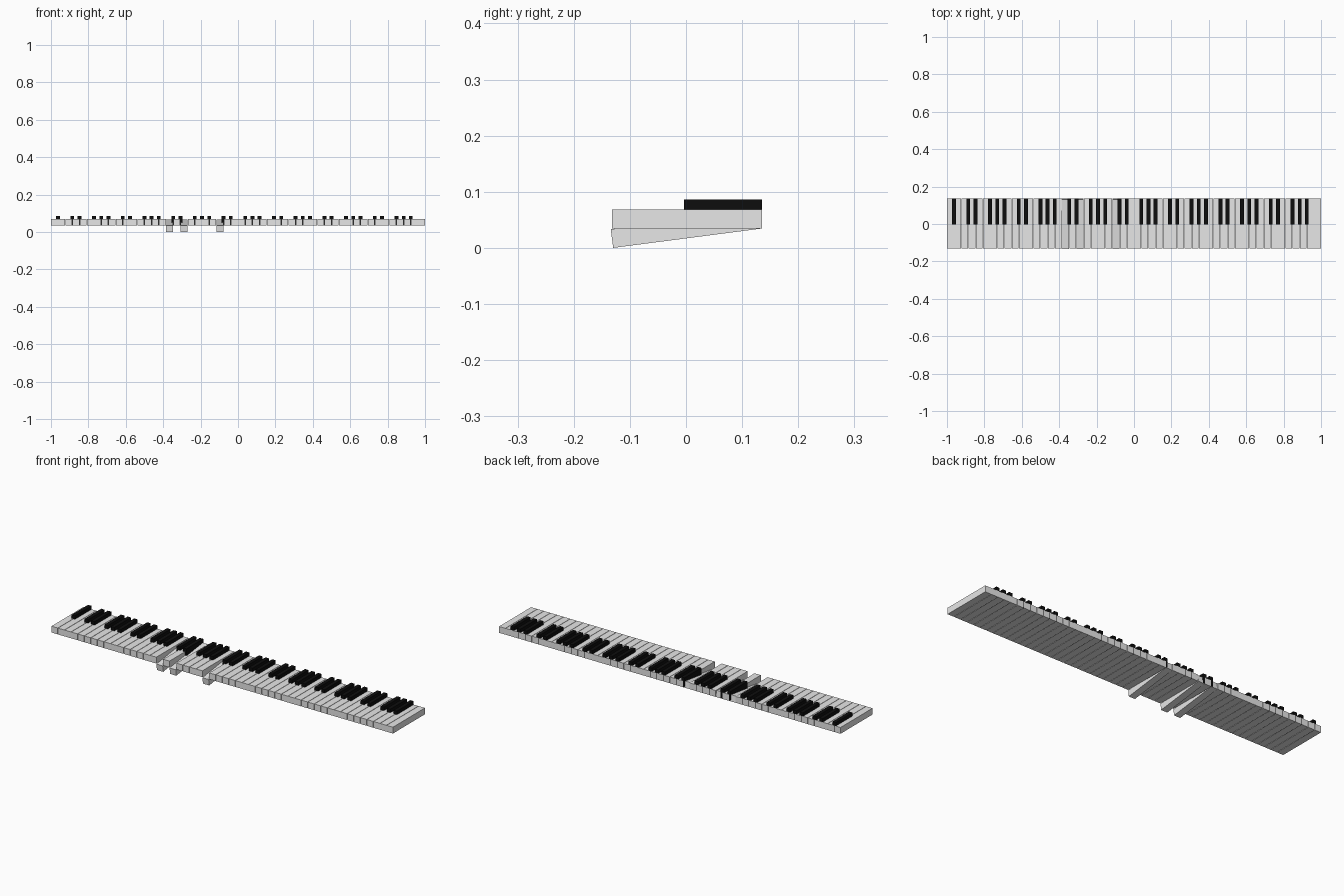
import bpy, bmesh, math
from mathutils import Matrix, Vector

if "Cube" in bpy.data.objects:
    bpy.data.objects.remove(bpy.data.objects["Cube"])


def material(name, rgb):
    m = bpy.data.materials.new(name)
    m.use_nodes = True
    m.diffuse_color = (*rgb, 1)
    m.node_tree.nodes["Principled BSDF"].inputs["Base Color"].default_value = (*rgb, 1)
    return m


ivory = material("key white", (0.8, 0.8, 0.8))
ebony = material("key black", (0.004, 0.004, 0.004))

COUNT, GAP = 52, 0.002
PITCH = (2 + GAP) / COUNT
BACK, FRONT = 0.1355, -0.132
BOTTOM, TOP = 0.0345, 0.068
PRESSED = (16, 18, 23)
TILT = math.asin(BOTTOM / (BACK - FRONT))


def box(name, lo, hi, mat, tilt=0):
    """Box between two corners, tilted about its lower back edge."""
    lo, hi = Vector(lo), Vector(hi)
    pivot = Vector((0, hi.y, lo.z))
    bm = bmesh.new()
    bmesh.ops.create_cube(bm, size=1)
    bmesh.ops.scale(bm, vec=hi - lo, verts=bm.verts)
    bmesh.ops.translate(bm, vec=(lo + hi) / 2, verts=bm.verts)
    bmesh.ops.rotate(bm, cent=pivot, matrix=Matrix.Rotation(tilt, 3, "X"), verts=bm.verts)
    mesh = bpy.data.meshes.new(name)
    bm.to_mesh(mesh)
    bm.free()
    mesh.materials.append(mat)
    bpy.context.collection.objects.link(bpy.data.objects.new(name, mesh))


# White keys, three of them held down
for i in range(COUNT):
    x = -1 + i * PITCH
    box(f"white_key_{i + 1}", (x, FRONT, BOTTOM), (x + PITCH - GAP, BACK, TOP),
        ivory, TILT if i in PRESSED else 0)

# Black keys, after every A, C, D, F and G, reaching down between the white keys
for i in range(COUNT - 1):
    if "ABCDEFG"[i % 7] in "ACDFG":
        x = -1 + (i + 1) * PITCH - GAP / 2
        box(f"black_key_{i + 1}", (x - 0.01, -0.004, BOTTOM + 0.0005),
            (x + 0.01, BACK - 0.0003, 0.0865), ebony)
